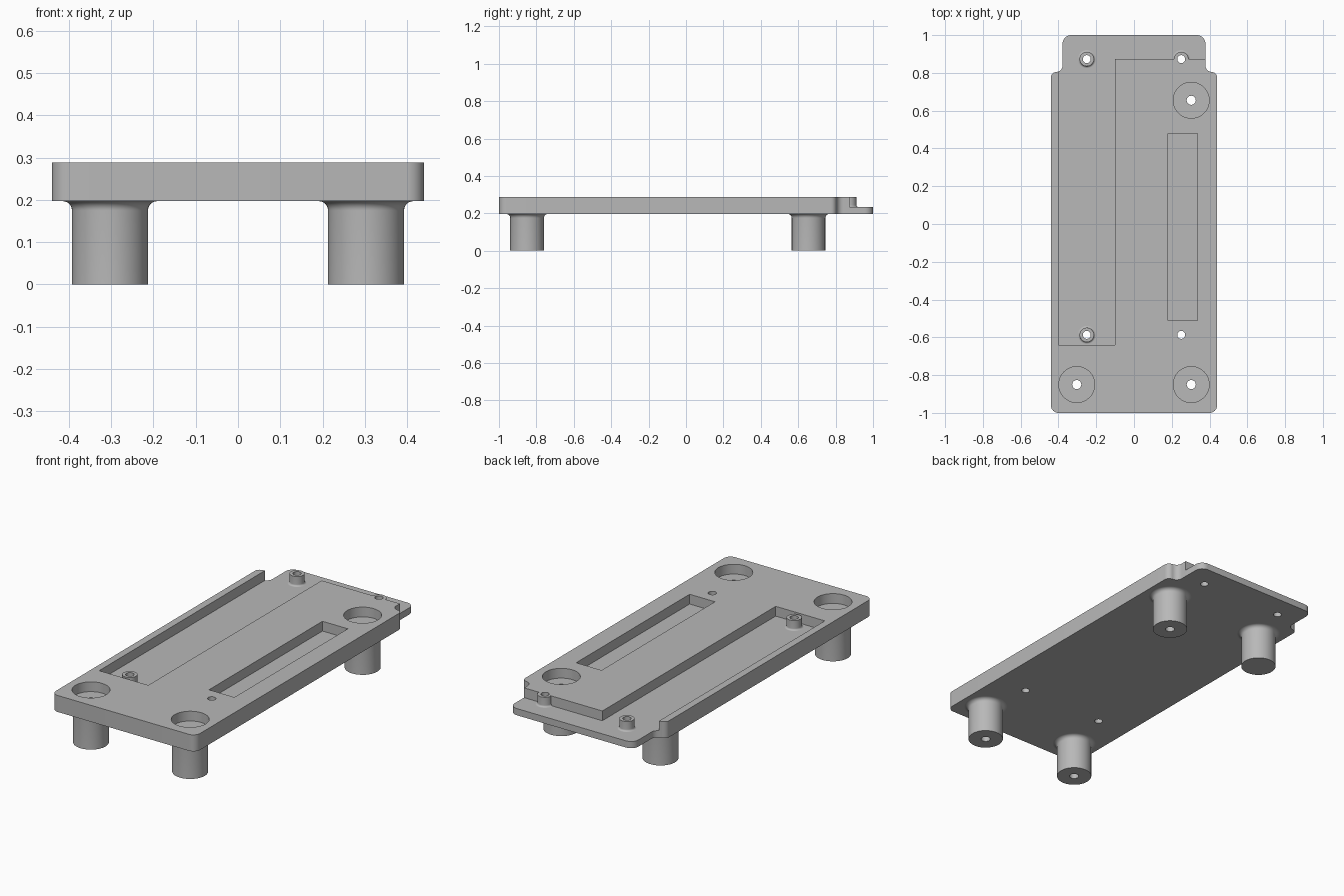
import bpy, bmesh, math

cube = bpy.data.objects.get("Cube")
if cube:
    bpy.data.objects.remove(cube, do_unlink=True)

BOTTOM, FLOOR, TOP = 0.197, 0.234, 0.288   # underside, recess floor, deck
BORE, PIN = 0.024, 0.021                   # leg bore and screw hole radii

grey = bpy.data.materials.new("light_grey")
grey.use_nodes = True
colour = (0.48, 0.48, 0.48, 1)
grey.diffuse_color = colour
grey.node_tree.nodes["Principled BSDF"].inputs["Base Color"].default_value = colour


def finish(name, bm):
    bmesh.ops.recalc_face_normals(bm, faces=bm.faces)
    mesh = bpy.data.meshes.new(name)
    bm.to_mesh(mesh)
    bm.free()
    mesh.materials.append(grey)
    obj = bpy.data.objects.new(name, mesh)
    bpy.context.collection.objects.link(obj)
    return obj


def arc(cx, cy, r, start, end, steps=8):
    angles = [math.radians(start + (end - start) * i / steps) for i in range(steps + 1)]
    return [(cx + r * math.cos(a), cy + r * math.sin(a)) for a in angles]


def prism(name, points, z0, z1):
    bm = bmesh.new()
    face = bm.faces.new([bm.verts.new((x, y, z0)) for x, y in points])
    out = bmesh.ops.extrude_face_region(bm, geom=[face])
    verts = [v for v in out["geom"] if isinstance(v, bmesh.types.BMVert)]
    bmesh.ops.translate(bm, verts=verts, vec=(0, 0, z1 - z0))
    return finish(name, bm)


def disc(x, y, r):
    return arc(x, y, r, 0, 360, 48)[:-1]


def lathe(name, profile, x, y):
    bm = bmesh.new()
    verts = [bm.verts.new((r, 0, z)) for r, z in profile]
    edges = [bm.edges.new((a, b)) for a, b in zip(verts, verts[1:] + verts[:1])]
    bmesh.ops.spin(bm, geom=verts + edges, cent=(0, 0, 0), axis=(0, 0, 1),
                   angle=math.tau, steps=48)
    bmesh.ops.remove_doubles(bm, verts=bm.verts, dist=1e-5)
    obj = finish(name, bm)
    obj.location = (x, y, 0)
    return obj


def select(obj):
    bpy.ops.object.select_all(action="DESELECT")
    bpy.context.view_layer.objects.active = obj
    obj.select_set(True)


def smooth(obj):
    select(obj)
    bpy.ops.object.shade_smooth_by_angle(angle=math.radians(30))


def cut(target, points, z0):
    cutter = prism("cutter", points, z0, TOP + 0.1)
    mod = target.modifiers.new("cut", "BOOLEAN")
    mod.operation, mod.solver, mod.object = "DIFFERENCE", "EXACT", cutter
    select(target)
    bpy.ops.object.modifier_apply(modifier=mod.name)
    bpy.data.objects.remove(cutter, do_unlink=True)


# Plate outline: rounded front corners, S-shaped shoulders, narrow rear tongue
half = (arc(0.40, -0.96, 0.04, -90, 0) + arc(0.41, 0.775, 0.03, 0, 90)
        + arc(0.413, 0.84, 0.035, 270, 180) + arc(0.333, 0.955, 0.045, 0, 90))
plate = prism("base_plate", half + [(-x, y) for x, y in reversed(half)], BOTTOM, TOP)

# Long channel that opens into the lowered rear tongue
cut(plate, [(-0.40, -0.64), (-0.10, -0.64), (-0.10, 0.873),
            (0.5, 0.873), (0.5, 1.1), (-0.40, 1.1)], FLOOR)
# Rectangular slot
cut(plate, [(0.18, -0.51), (0.335, -0.51), (0.335, 0.48), (0.18, 0.48)], FLOOR)

# Legs, with a counterbore and through bore on all but the one below the channel
for name, x, y, bored in (("front_right_leg", -0.303, -0.85, True),
                          ("front_left_leg", 0.303, -0.85, True),
                          ("back_left_leg", 0.303, 0.655, True),
                          ("back_right_leg", -0.303, 0.655, False)):
    inner = BORE if bored else 0
    flare = arc(0.112, BOTTOM - 0.022, 0.022, 180, 90)
    smooth(lathe(name, [(inner, 0), (0.09, 0)] + flare + [(inner, BOTTOM)], x, y))
    if bored:
        cut(plate, disc(x, y, 0.095), FLOOR)
        cut(plate, disc(x, y, BORE), BOTTOM - 0.1)

# Screw holes, three of them through a standoff with a filleted foot
for name, x, y in (("front_right_standoff", -0.25, -0.587),
                   ("back_right_standoff", -0.25, 0.873),
                   ("back_left_standoff", 0.25, 0.873),
                   (None, 0.25, -0.587)):
    cut(plate, disc(x, y, PIN), BOTTOM - 0.1)
    if name:
        foot = arc(0.048, FLOOR + 0.01, 0.01, 270, 180)
        top = TOP - 0.0005
        smooth(lathe(name, [(PIN, FLOOR)] + foot + [(0.038, top), (PIN, top)], x, y))

smooth(plate)
